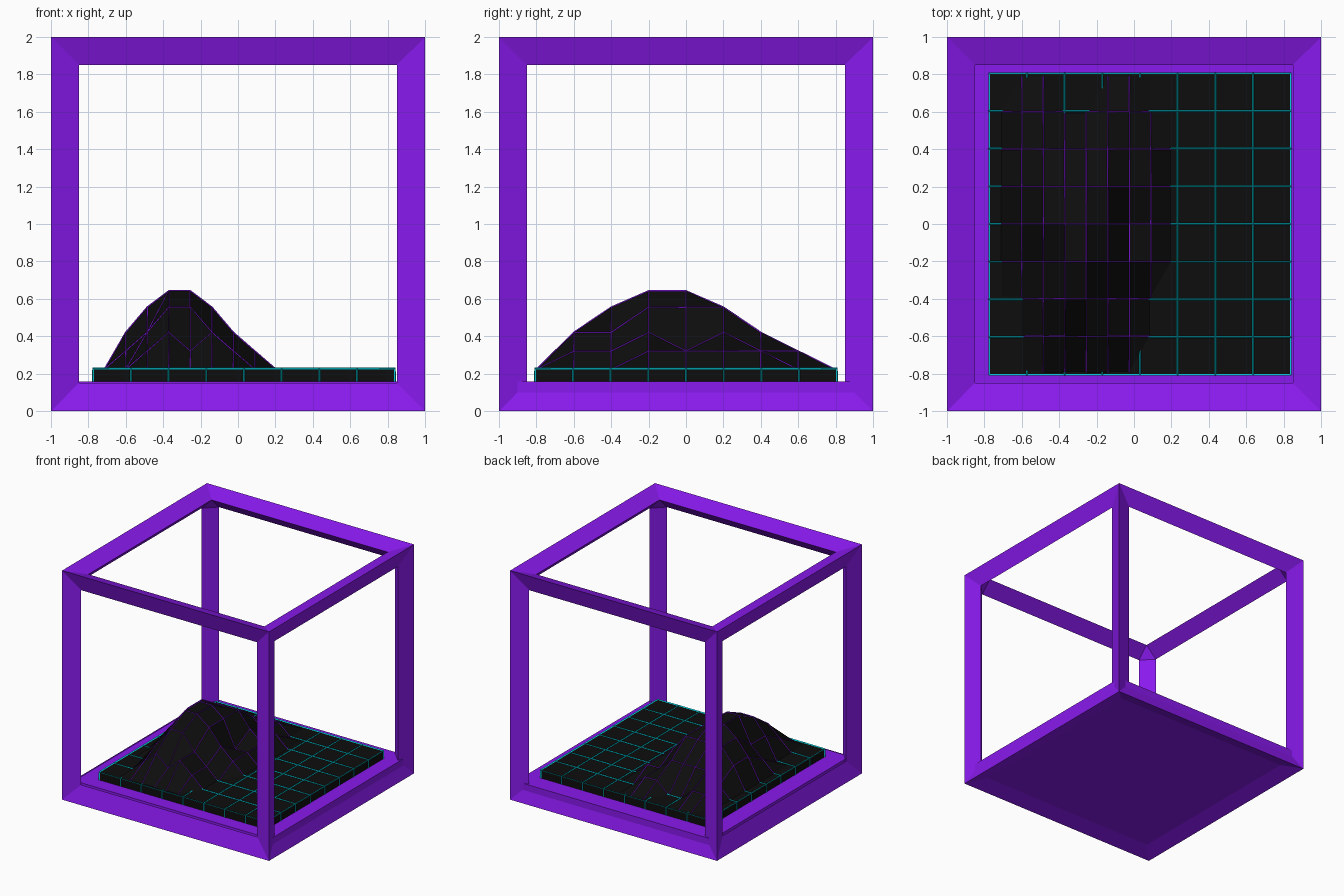
import bpy, bmesh
from mathutils import Vector

if "Cube" in bpy.data.objects:
    bpy.data.objects.remove(bpy.data.objects["Cube"])


def material(name, rgb):
    m = bpy.data.materials.new(name)
    m.diffuse_color = (*rgb, 1)
    m.use_nodes = True
    m.node_tree.nodes["Principled BSDF"].inputs["Base Color"].default_value = m.diffuse_color
    return m


PURPLE = material("purple", (0.25, 0.01, 0.85))
BLACK = material("black", (0.004, 0.004, 0.004))
CYAN = material("cyan", (0.0, 0.65, 0.75))


def add_object(name, bm, mat):
    me = bpy.data.meshes.new(name)
    bm.to_mesh(me)
    bm.free()
    me.materials.append(mat)
    ob = bpy.data.objects.new(name, me)
    bpy.context.collection.objects.link(ob)
    return ob


def add_wires(name, source, mat, thickness):
    ob = source.copy()
    ob.data = source.data.copy()
    ob.name = name
    ob.data.materials.clear()
    ob.data.materials.append(mat)
    bpy.context.collection.objects.link(ob)
    mod = ob.modifiers.new("Wireframe", 'WIREFRAME')
    mod.thickness = thickness
    mod.use_even_offset = False
    return ob


def box(name, lo, hi, mat):
    bm = bmesh.new()
    bmesh.ops.create_cube(bm, size=1)
    lo, hi = Vector(lo), Vector(hi)
    for v in bm.verts:
        v.co = (lo + hi) / 2 + v.co * (hi - lo)
    return add_object(name, bm, mat)


# Cube frame: mitred bars of triangular section
INSET, PLANE = 0.85, 0.95
cube = bmesh.new()
bmesh.ops.create_cube(cube, size=2)
frame = bmesh.new()
up = Vector((0, 0, 1))
outer = {v: frame.verts.new(v.co + up) for v in cube.verts}
inner = {}
for f in cube.faces:
    for v in f.verts:
        n = f.normal
        along = n * v.co.dot(n)
        inner[f, v] = frame.verts.new(along * PLANE + (v.co - along) * INSET + up)
for e in cube.edges:
    a, b = e.verts
    f, g = e.link_faces
    for h in (f, g):
        frame.faces.new((outer[a], outer[b], inner[h, b], inner[h, a]))
    frame.faces.new((inner[f, a], inner[f, b], inner[g, b], inner[g, a]))
for v in cube.verts:
    frame.faces.new([inner[f, v] for f in v.link_faces])
cube.free()
bmesh.ops.recalc_face_normals(frame, faces=frame.faces)
add_object("cube_frame", frame, PURPLE)

# Floor plate seated in the lower bars
box("floor_plate", (-0.93, -0.93, 0.045), (0.967, 0.967, 0.157), PURPLE)

# Tiled platform with glowing grid lines
bm = bmesh.new()
bmesh.ops.create_grid(bm, x_segments=8, y_segments=8, size=0.806)
for v in bm.verts:
    v.co += Vector((0.032, 0, 0.227))
rim = [e for e in bm.edges if e.is_boundary]
ret = bmesh.ops.extrude_edge_only(bm, edges=rim)
for v in ret["geom"]:
    if isinstance(v, bmesh.types.BMVert):
        v.co.z = 0.14
bmesh.ops.recalc_face_normals(bm, faces=bm.faces)
platform = add_object("platform", bm, BLACK)
add_wires("platform_grid_lines", platform, CYAN, 0.014)

# Mountain: terrain steps per grid point, front row first
LEVELS = [0.221, 0.32, 0.42, 0.555, 0.642]
ROWS = ["000000000", "001212100", "002332100", "012443210", "023443110",
        "023333210", "012222110", "011001100", "000000000"]
bm = bmesh.new()
pts = [[bm.verts.new((-0.715 + 0.115 * i, -0.8 + 0.2 * j, LEVELS[int(c)]))
        for i, c in enumerate(row)] for j, row in enumerate(ROWS)]
for j in range(8):
    for i in range(8):
        bm.faces.new((pts[j][i], pts[j][i + 1], pts[j + 1][i + 1], pts[j + 1][i]))
mountain = add_object("mountain", bm, BLACK)
add_wires("mountain_grid_lines", mountain, PURPLE, 0.009)
